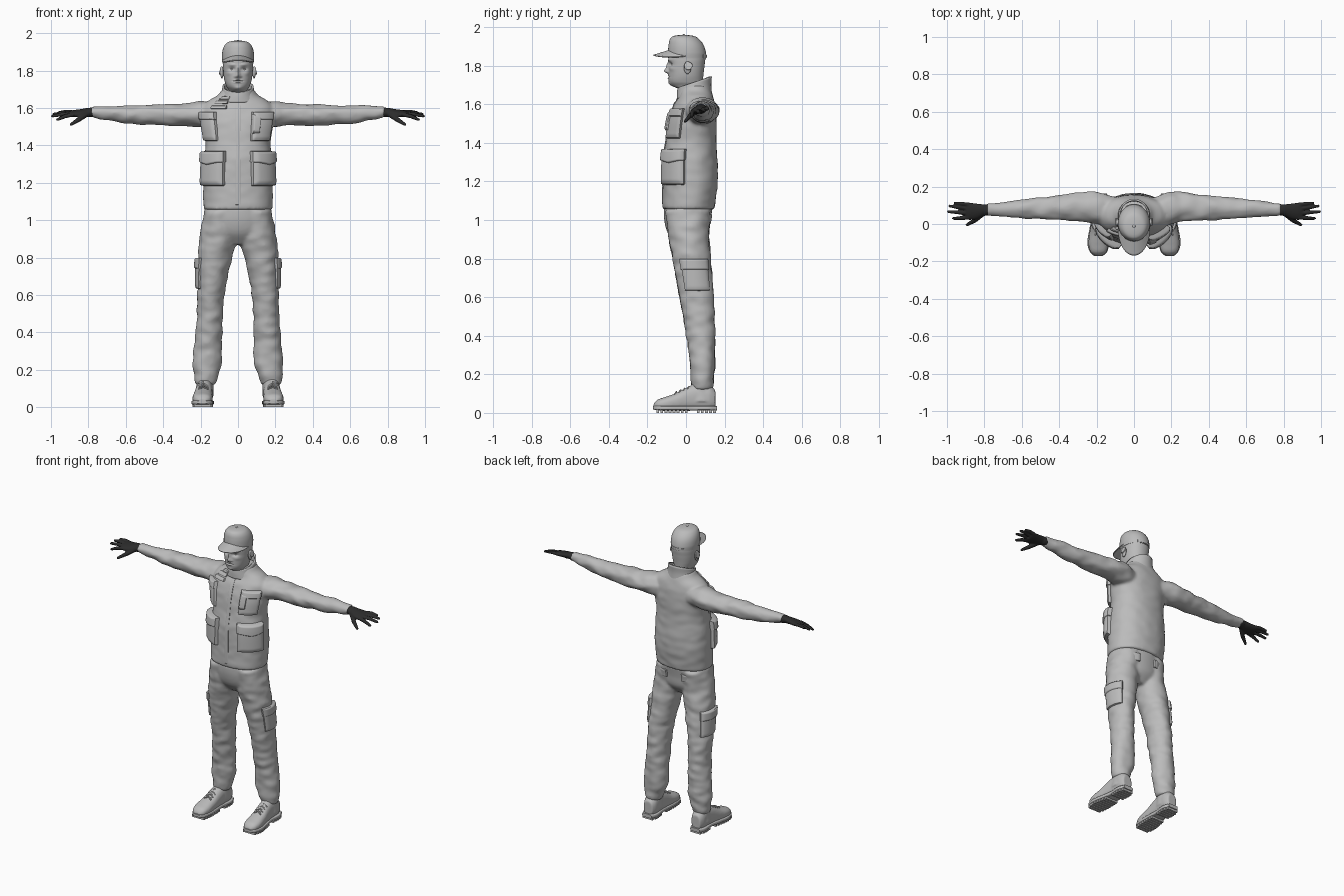
import bpy, bmesh, math
from mathutils import Vector, Matrix, noise

if "Cube" in bpy.data.objects:
    bpy.data.objects.remove(bpy.data.objects["Cube"])


def material(name, rgb):
    m = bpy.data.materials.new(name)
    m.use_nodes = True
    m.diffuse_color = (*rgb, 1)
    bsdf = next(n for n in m.node_tree.nodes if n.type == 'BSDF_PRINCIPLED')
    bsdf.inputs["Base Color"].default_value = (*rgb, 1)
    return m


GREY = material("light grey", (0.5, 0.5, 0.5))
DARK = material("charcoal", (0.025, 0.025, 0.025))


def finish(name, bm, mat=GREY, mirror=False, voxel=0, smooth=4, thick=0):
    bmesh.ops.recalc_face_normals(bm, faces=bm.faces)
    me = bpy.data.meshes.new(name)
    bm.to_mesh(me)
    bm.free()
    me.materials.append(mat)
    ob = bpy.data.objects.new(name, me)
    bpy.context.scene.collection.objects.link(ob)
    bpy.ops.object.select_all(action='DESELECT')
    ob.select_set(True)
    bpy.context.view_layer.objects.active = ob
    bpy.ops.object.shade_smooth_by_angle(angle=math.radians(40))
    if mirror:
        ob.modifiers.new("Mirror", 'MIRROR')
    if thick:
        s = ob.modifiers.new("Thickness", 'SOLIDIFY')
        s.thickness, s.offset = thick, 0
    if voxel:
        r = ob.modifiers.new("Fuse", 'REMESH')
        r.mode, r.voxel_size, r.use_smooth_shade = 'VOXEL', voxel, True
        s = ob.modifiers.new("Soften", 'SMOOTH')
        s.factor, s.iterations = 0.5, smooth
    return ob


def at(secs, t):
    """Smoothly interpolated section: centre u, v and radius u, v."""
    i = 0
    while i < len(secs) - 2 and t > secs[i + 1][0]:
        i += 1

    def slope(k):
        a, b = secs[max(k - 1, 0)], secs[min(k + 1, len(secs) - 1)]
        return (Vector(b[1:]) - Vector(a[1:])) / (b[0] - a[0])
    h = secs[i + 1][0] - secs[i][0]
    f = (t - secs[i][0]) / h
    p, q = Vector(secs[i][1:]), Vector(secs[i + 1][1:])
    return (p * (1 + 2 * f) * (1 - f) ** 2 + q * f * f * (3 - 2 * f)
            + slope(i) * h * f * (1 - f) ** 2 + slope(i + 1) * h * f * f * (f - 1))


def place(axis, t, u, v):
    return Vector({'x': (t, u, v), 'y': (u, t, v), 'z': (u, v, t)}[axis])


def rim(secs, t, a, power=2.0, grow=0.0):
    cu, cv, ru, rv = at(secs, t)
    c, s = math.cos(a), math.sin(a)
    e = 2 / power
    return (cu + (ru + grow) * math.copysign(abs(c) ** e, c),
            cv + (rv + grow) * math.copysign(abs(s) ** e, s))


def tube(bm, secs, axis='z', side=1, n=40, rings=40, power=2.0, fold=0.0, caps=True):
    loops = []
    for k in range(rings + 1):
        t = secs[0][0] + (secs[-1][0] - secs[0][0]) * k / rings
        loop = []
        for j in range(n):
            a = math.tau * j / n
            p = place(axis, t, *rim(secs, t, a, power))
            g = fold * noise.noise(p * 14 + Vector((side, 0, p.z * 12)))
            p = place(axis, t, *rim(secs, t, a, power, g))
            loop.append(bm.verts.new((p.x * side, p.y, p.z)))
        loops.append(loop)
    for a, b in zip(loops, loops[1:]):
        for j in range(n):
            bm.faces.new((a[j], a[(j + 1) % n], b[(j + 1) % n], b[j]))
    if caps:
        bm.faces.new(loops[0])
        bm.faces.new(loops[-1])


def patch(name, secs, a0, a1, z0, z1, depth, mirror=False, power=2.0, n=22, sag=0.0):
    """Padded panel that follows the body surface between two angles."""
    bm = bmesh.new()
    grid = []
    for i in range(n + 1):
        row = []
        for j in range(n + 1):
            f, g = i / n, j / n
            z = z0 + (z1 - z0) * f - sag * (1 - f) * (1 - abs(2 * g - 1))
            edge = min(f, 1 - f, g, 1 - g)
            lift = -0.012 if edge == 0 else depth * min(1, 0.55 + edge * 3)
            row.append(bm.verts.new((*rim(secs, z, math.radians(a0 + (a1 - a0) * g), power, lift), z)))
        grid.append(row)
    for r, s in zip(grid, grid[1:]):
        for j in range(n):
            bm.faces.new((r[j], r[j + 1], s[j + 1], s[j]))
    bmesh.ops.holes_fill(bm, edges=[e for e in bm.edges if e.is_boundary], sides=0)
    finish(name, bm, mirror=mirror)


def ball(bm, centre, size):
    bmesh.ops.create_uvsphere(bm, u_segments=16, v_segments=10, radius=1,
                              matrix=Matrix.Translation(centre) @ Matrix.Diagonal((*size, 1)))


def rod(bm, a, b, r1, r2):
    a, b = Vector(a), Vector(b)
    turn = (b - a).to_track_quat('Z', 'Y').to_matrix().to_4x4()
    bmesh.ops.create_cone(bm, cap_ends=True, segments=12, radius1=r1, radius2=r2,
                          depth=(b - a).length, matrix=Matrix.Translation((a + b) / 2) @ turn)
    ball(bm, a, (r1,) * 3)
    ball(bm, b, (r2,) * 3)


def box(bm, centre, size):
    bmesh.ops.create_cube(bm, size=1, matrix=Matrix.Translation(centre) @ Matrix.Diagonal((*size, 1)))


# Jacket: torso and sleeves fused together
TORSO = [(1.055, 0, .012, .183, .135), (1.2, 0, .022, .187, .143), (1.32, 0, .022, .182, .14),
         (1.42, 0, .028, .174, .13), (1.52, 0, .036, .188, .123), (1.6, 0, .045, .188, .106),
         (1.64, 0, .052, .155, .088), (1.67, 0, .05, .105, .082), (1.7, 0, .048, .085, .07)]
SLEEVE = [(.08, .07, 1.56, .07, .06), (.2, .085, 1.567, .085, .068), (.26, .092, 1.565, .08, .06),
          (.4, .087, 1.562, .067, .057), (.6, .084, 1.566, .05, .047),
          (.72, .08, 1.573, .038, .037), (.785, .078, 1.577, .033, .029)]
bm = bmesh.new()
tube(bm, TORSO, n=64, rings=60, power=2.2, fold=.004)
for s in (1, -1):
    tube(bm, SLEEVE, 'x', s, rings=70, fold=.009)
finish("jacket", bm, voxel=.009, smooth=5)

# Stand collar, higher at the back
bm = bmesh.new()
tube(bm, [(1.63, 0, .045, .105, .088), (1.68, 0, .042, .084, .084), (1.715, 0, .045, .078, .084)],
     rings=10, caps=False)
for v in bm.verts:
    v.co.z += .36 * (v.co.y - .045) * (v.co.z - 1.63) / .085
finish("collar", bm, thick=.01)

# Jacket pockets, flaps, zip cover and shoulder tabs
for label, a, b in (("left", -71, -8), ("right", -172, -109)):
    patch(label + "_lower_pocket", TORSO, a, b, 1.18, 1.35, .027, power=2.2)
    patch(label + "_lower_flap", TORSO, a - 1, b + 1, 1.31, 1.37, .035, power=2.2, sag=.02)
    for part, z0, z1, d in (("pocket", 1.42, 1.57, .02), ("flap", 1.535, 1.58, .027)):
        patch(f"{label}_chest_{part}", TORSO, a, b - 15, z0, z1, d, power=2.2)
patch("chest_pen_pocket", TORSO, -70, -56, 1.46, 1.57, .028, power=2.2)
patch("zip_cover", TORSO, -93, -87, 1.07, 1.66, .004, power=2.2, n=40)
for k, z in enumerate((1.595, 1.622, 1.645)):
    patch(f"shoulder_tab_{k + 1}", TORSO, -138 + 4 * k, -106, z, z + .018, .012, power=2.2)

# Trousers: hips and legs fused together
HIPS = [(.87, 0, .015, .09, .06), (.93, 0, .012, .165, .105), (1.0, 0, .007, .182, .12),
        (1.07, 0, .012, .178, .128)]
LEG = [(.12, .175, .085, .053, .054), (.17, .172, .085, .064, .06), (.25, .162, .085, .079, .066),
       (.32, .16, .083, .075, .068), (.39, .156, .077, .072, .075), (.48, .151, .068, .07, .081),
       (.6, .146, .055, .073, .09), (.8, .124, .029, .091, .1), (.9, .105, .015, .1, .104),
       (1.05, .09, .01, .092, .12)]
bm = bmesh.new()
tube(bm, HIPS, n=56, rings=24)
for s in (1, -1):
    tube(bm, LEG, 'z', s, rings=100, fold=.008)
finish("trousers", bm, voxel=.009, smooth=5)
patch("cargo_pocket", LEG, -38, 52, .63, .78, .012, mirror=True)
patch("cargo_flap", LEG, -40, 54, .74, .8, .018, mirror=True)
patch("seat_pocket_flap", HIPS, 38, 74, .98, 1.03, .014, mirror=True, sag=.008)

# Boots: upper, ankle, sole, treads and laces
bm = bmesh.new()
tube(bm, [(-.168, .19, .035, .022, .012), (-.15, .19, .041, .042, .026), (-.11, .19, .046, .053, .036),
          (-.05, .187, .056, .051, .047), (0, .183, .07, .047, .06), (.05, .18, .08, .045, .068),
          (.12, .178, .08, .045, .066), (.152, .178, .07, .032, .048)], 'y', power=2.4)
tube(bm, [(.06, .18, .08, .05, .07), (.12, .177, .082, .046, .056), (.17, .176, .085, .048, .05)])
finish("boot_upper", bm, mirror=True, voxel=.006)
SOLE = [(-.172, .19, .027, .022, .009), (-.15, .19, .026, .046, .012), (-.1, .191, .025, .058, .012),
        (-.03, .186, .025, .053, .012), (.04, .181, .025, .045, .012),
        (.12, .179, .025, .05, .012), (.162, .179, .025, .034, .012)]
bm = bmesh.new()
tube(bm, SOLE, 'y', power=5)
for k in range(15):
    y = -.146 + .021 * k
    if not .015 < y < .06:
        cu, cv, ru, rv = at(SOLE, y)
        box(bm, (cu, y, .009), (ru * 1.85, .014, .018))
finish("boot_sole", bm, mirror=True)
bm = bmesh.new()
for k in range(4):
    y, z = -.05 + .022 * k, .106 + .009 * k
    for d in (-.008, .008):
        rod(bm, (.162, y + d, z - .008), (.185, y, z + .003), .004, .004)
        rod(bm, (.185, y, z + .003), (.208, y - d, z - .008), .004, .004)
finish("boot_laces", bm, mirror=True)

# Gloves: palm, four fingers and a drooping thumb
bm = bmesh.new()
tube(bm, [(.768, .078, 1.577, .03, .027), (.8, .074, 1.576, .031, .024), (.84, .068, 1.573, .041, .02),
          (.885, .068, 1.57, .046, .016), (.9, .068, 1.569, .04, .012)], 'x', rings=16)
for y, tip in ((.104, (.957, .112, 1.568)), (.081, (.985, .096, 1.562)),
               (.057, (.992, .066, 1.557)), (.034, (.965, .03, 1.545))):
    root = Vector((.885, y, 1.571))
    knuckle = root.lerp(Vector(tip), .5) + Vector((0, 0, .004))
    rod(bm, root, knuckle, .0115, .0105)
    rod(bm, knuckle, tip, .0105, .008)
rod(bm, (.81, .055, 1.57), (.85, .02, 1.548), .016, .013)
rod(bm, (.85, .02, 1.548), (.892, -.004, 1.525), .013, .0085)
for v in bm.verts:
    if v.co.x > .8:
        v.co.z += .18 * (v.co.y - .07)
finish("glove", bm, DARK, mirror=True, voxel=.0045, smooth=3)

# Head with sculpted face: x, z, spread x, spread z, push
bm = bmesh.new()
tube(bm, [(1.6, 0, .045, .06, .062), (1.675, 0, .036, .058, .062), (1.692, 0, .012, .05, .077),
          (1.715, 0, 0, .062, .087), (1.75, 0, 0, .073, .09), (1.8, 0, .003, .079, .093),
          (1.85, 0, .005, .079, .094), (1.9, 0, .005, .06, .07)], n=96, rings=90, power=2.15)
FACE = [(0, 1.773, .011, .012, -.022), (0, 1.797, .008, .02, -.012), (.014, 1.768, .007, .006, -.006),
        (.032, 1.808, .016, .01, .012), (.032, 1.831, .02, .007, -.005), (.05, 1.785, .016, .012, -.004),
        (0, 1.749, .02, .003, -.005), (0, 1.743, .024, .002, .005), (0, 1.736, .018, .004, -.006),
        (0, 1.705, .02, .01, -.007)]
for v in bm.verts:
    if v.co.y < -.02:
        x, z = abs(v.co.x), v.co.z
        v.co.y += sum(d * math.exp(-((x - fx) / sx) ** 2 - ((z - fz) / sz) ** 2)
                      for fx, fz, sx, sz, d in FACE)
finish("head", bm)
bm = bmesh.new()
ball(bm, (.032, -.062, 1.808), (.013, .013, .009))
finish("eye", bm, mirror=True)
bm = bmesh.new()
ball(bm, (.086, .008, 1.79), (.009, .02, .034))
bmesh.ops.create_cone(bm, cap_ends=True, segments=20, radius1=.016, radius2=.023, depth=.014,
                      matrix=Matrix.Translation((.091, .012, 1.798)) @ Matrix.Rotation(math.radians(75), 4, 'Y'))
finish("ear", bm, mirror=True, voxel=.003, smooth=4)

# Cap: crown, brim, button and rear strap
CROWN = [(1.838, 0, .006, .083, .098), (1.87, 0, .005, .086, .098), (1.91, 0, 0, .082, .09),
         (1.94, 0, -.008, .068, .074), (1.955, 0, -.012, .046, .052), (1.96, 0, -.013, .015, .018)]
bm = bmesh.new()
tube(bm, CROWN, n=56, rings=36)
ball(bm, (0, -.012, 1.959), (.008, .008, .005))
finish("cap_crown", bm)
bm = bmesh.new()
rows = []
for i in range(9):
    row = []
    for j in range(33):
        a, t = math.radians(-84 + 168 * j / 32), i / 8
        c = math.cos(a)
        row.append(bm.verts.new((.085 * math.sin(a), .01 - .094 * c - .084 * t * c ** .6,
                                 1.88 - .03 * math.sin(a) ** 2 - .026 * t * c)))
    rows.append(row)
for r, s in zip(rows, rows[1:]):
    for j in range(32):
        bm.faces.new((r[j], r[j + 1], s[j + 1], s[j]))
finish("cap_brim", bm, thick=.006)
patch("cap_rear_strap", CROWN, 55, 125, 1.84, 1.858, .004)
